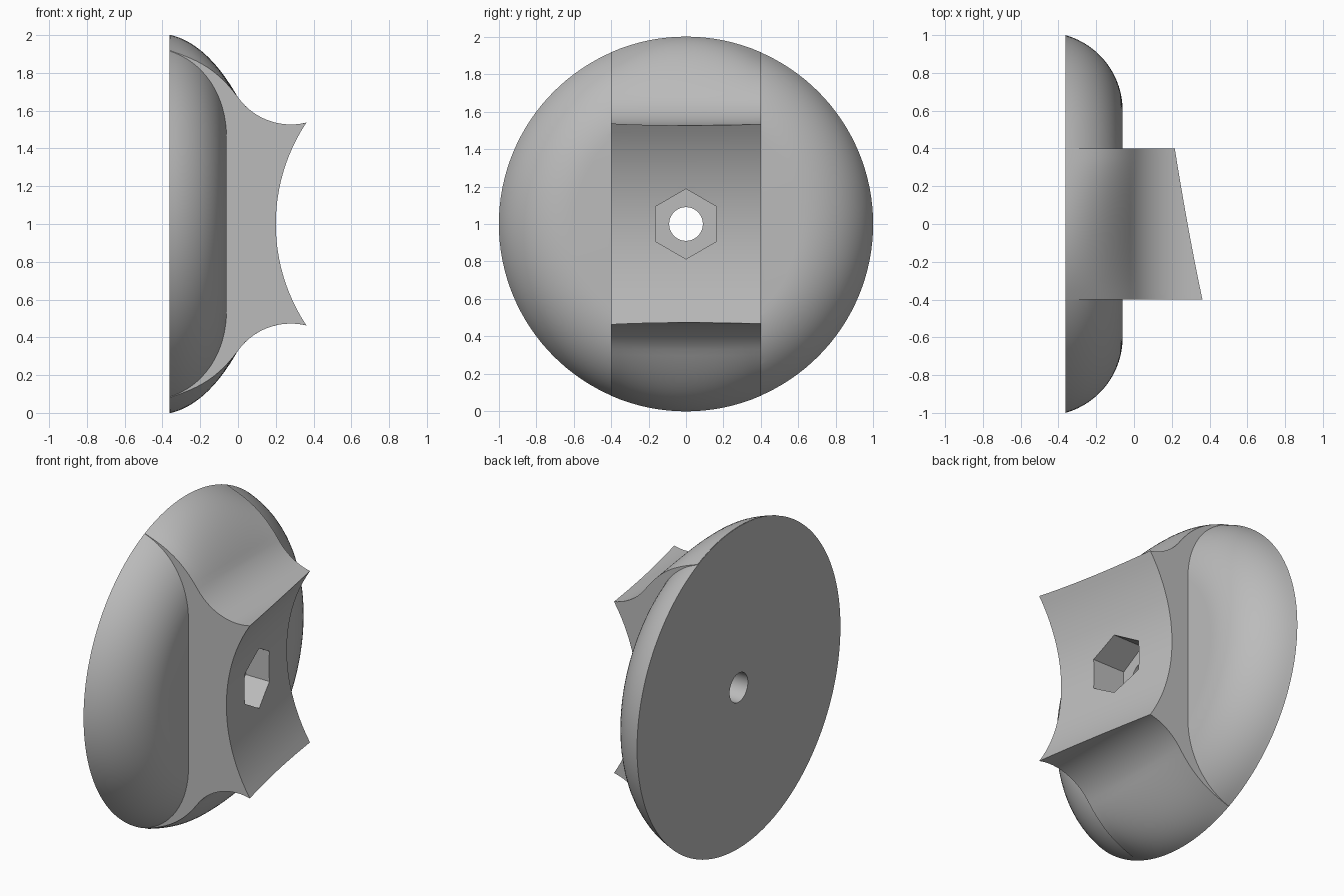
import bpy, bmesh, math

if "Cube" in bpy.data.objects:
    bpy.data.objects.remove(bpy.data.objects["Cube"])

BASE, FACE = -0.363, -0.06      # back plane and flat front of the disc
HALF = 0.4                      # half width of the block
gray = bpy.data.materials.new("light_gray")
gray.diffuse_color = (0.5, 0.5, 0.5, 1)
gray.use_nodes = True
gray.node_tree.nodes["Principled BSDF"].inputs["Base Color"].default_value = gray.diffuse_color


def loft(name, rings):
    """Skin equal-sized closed rings and cap both ends."""
    bm = bmesh.new()
    rows = [[bm.verts.new(p) for p in ring] for ring in rings]
    n = len(rows[0])
    for a, b in zip(rows, rows[1:]):
        for i in range(n):
            j = (i + 1) % n
            bm.faces.new((a[i], a[j], b[j], b[i]))
    bm.faces.new(rows[0])
    bm.faces.new(rows[-1])
    bmesh.ops.recalc_face_normals(bm, faces=bm.faces)
    me = bpy.data.meshes.new(name)
    bm.to_mesh(me)
    bm.free()
    me.materials.append(gray)
    ob = bpy.data.objects.new(name, me)
    bpy.context.collection.objects.link(ob)
    return ob


def circle(x, r, n):
    """Ring around the x axis at height 1, first corner pointing up."""
    return [(x, r * math.sin(2 * math.pi * i / n), 1 + r * math.cos(2 * math.pi * i / n))
            for i in range(n)]


def hermite(x, z0, z1, s0, s1):
    w = -BASE
    t = max(0, (x - BASE) / w)
    return (z0 * (2*t**3 - 3*t**2 + 1) + s0 * w * (t**3 - 2*t**2 + t)
            + z1 * (3*t**2 - 2*t**3) + s1 * w * (t**3 - t**2))


def top_height(x, y):
    """Half height of the block: bulging shoulder, then a concave neck."""
    if x >= 0:
        return 0.872 - math.sqrt(0.345**2 - (x - 0.28)**2)
    mid = hermite(x, 1.002, 0.67, -0.22, -1.75)
    edge = hermite(x, 0.919, 0.67, -0.35, -1.39)
    bulge = (math.sqrt(1 - y*y) - math.sqrt(1 - HALF**2)) / (1 - math.sqrt(1 - HALF**2))
    return edge + (mid - edge) * bulge


def front_x(h, y):
    """Hollow front of the block, slanting back along y."""
    return 0.2 - 0.18 * (y + HALF) + 0.97 - math.sqrt(0.97**2 - h*h)


def block_section(y):
    xe = 0.3
    for _ in range(30):
        xe = front_x(top_height(xe, y), y)
    n = 18
    xs = [-0.36 + 0.36 * i / n for i in range(n)] + [xe * i / n for i in range(n + 1)]
    upper = [(x, top_height(x, y)) for x in xs]
    he = upper[-1][1]
    hollow = [(front_x(he * (1 - i / 12), y), he * (1 - i / 12)) for i in range(1, 24)]
    outline = upper + hollow + [(x, -h) for x, h in reversed(upper)]
    return [(x, y, 1 + h) for x, h in outline]


def boolean(ob, other, op):
    mod = ob.modifiers.new(op.lower(), 'BOOLEAN')
    mod.operation = op
    mod.solver = 'EXACT'
    mod.object = other
    bpy.context.view_layer.objects.active = ob
    bpy.ops.object.modifier_apply(modifier=mod.name)
    bpy.data.objects.remove(other)


# Disc with a rounded front rim
R = 0.415
a0 = math.asin(0.4 / R)
rim = [(BASE, 1.0)] + [(FACE - R + R * math.cos(a0 * (1 - i / 16)),
                        0.6 + R * math.sin(a0 * (1 - i / 16))) for i in range(1, 17)]
knob = loft("knob_body", [circle(x, r, 128) for x, r in rim])

# Block across the disc
block = loft("center_block", [block_section(-HALF + 2 * HALF * i / 16) for i in range(17)])
boolean(knob, block, 'UNION')

# Hexagonal nut pocket and bolt hole
boolean(knob, loft("nut_cutter", [circle(x, 0.187, 6) for x in (FACE, 0.6)]), 'DIFFERENCE')
boolean(knob, loft("bolt_cutter", [circle(x, 0.09, 48) for x in (-0.6, 0.6)]), 'DIFFERENCE')

bpy.ops.object.select_all(action='DESELECT')
knob.select_set(True)
bpy.context.view_layer.objects.active = knob
bpy.ops.object.shade_smooth_by_angle(angle=math.radians(25))
